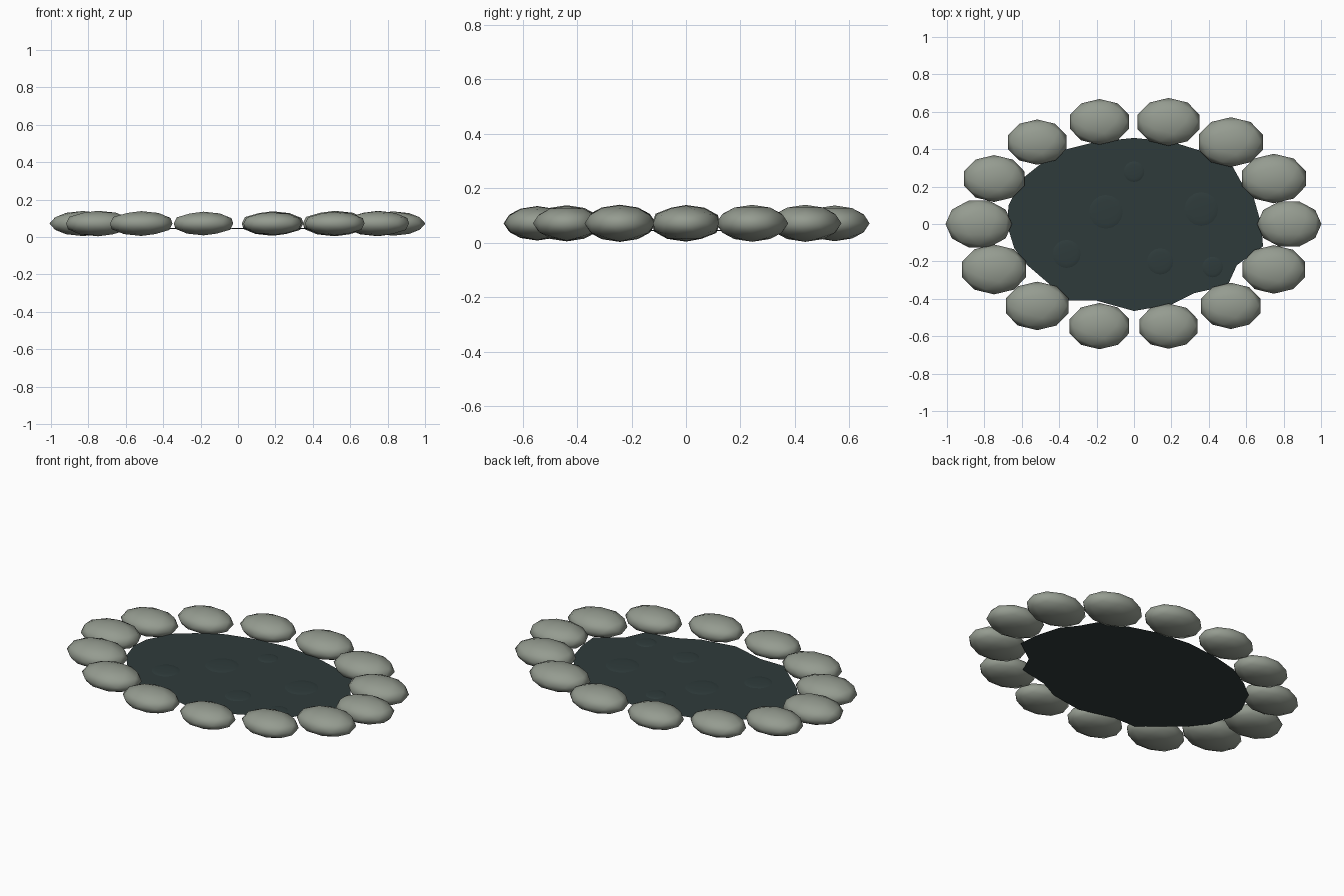
import bpy
import bmesh
from math import sin, cos, pi, radians
from mathutils import Matrix

cube = bpy.data.objects.get("Cube")
if cube:
    bpy.data.objects.remove(cube, do_unlink=True)


def make_material(name, rgb):
    mat = bpy.data.materials.new(name)
    mat.use_nodes = True
    color = (*rgb, 1)
    mat.diffuse_color = color
    mat.node_tree.nodes["Principled BSDF"].inputs["Base Color"].default_value = color
    return mat


def add_object(name, bm, mat, smooth=True):
    mesh = bpy.data.meshes.new(name)
    for face in bm.faces:
        face.smooth = smooth
    bm.to_mesh(mesh)
    bm.free()
    mesh.materials.append(mat)
    obj = bpy.data.objects.new(name, mesh)
    bpy.context.collection.objects.link(obj)
    return obj


stone_grey = make_material("stone grey", (0.30, 0.33, 0.28))
water_dark = make_material("dark water", (0.028, 0.044, 0.044))

# Ring of flattened stones, gently varying in size
STONES = 14
for i in range(STONES):
    angle = 2 * pi * i / STONES
    size = 1 + 0.05 * sin(i)
    turn = radians(18) if i % 7 == 0 else 0
    bm = bmesh.new()
    bmesh.ops.create_icosphere(bm, subdivisions=2, radius=1)
    place = (Matrix.Translation((0.83 * cos(angle), 0.56 * sin(angle), 0.072))
             @ Matrix.Diagonal((0.172 * size, 0.127 * size, 0.065 * size, 1))
             @ Matrix.Rotation(turn, 4, "Z"))
    bm.transform(place)
    stone = add_object(f"rim_stone_{i + 1}", bm, stone_grey)
    stone.location = (0, 0, 0)

# Flat water sheet with an uneven shoreline
WATER_Z = 0.043
shore = [(.68, 0), (.64, .14), (.57, .23), (.52, .32), (.36, .39), (.2, .44),
         (0, .46), (-.2, .44), (-.36, .4), (-.5, .32), (-.6, .24), (-.67, .1),
         (-.68, 0), (-.64, -.13), (-.57, -.22), (-.35, -.41), (-.2, -.41),
         (0, -.465), (.2, -.43), (.32, -.37), (.5, -.33), (.55, -.22), (.69, -.12)]
bm = bmesh.new()
bm.faces.new([bm.verts.new((x, y, WATER_Z)) for x, y in shore])
bmesh.ops.triangulate(bm, faces=bm.faces[:])
add_object("water_surface", bm, water_dark, smooth=False)

# Very low swells on the water
swells = [(-.36, -.16, .075), (-.15, .065, .09), (0, .28, .055),
          (.14, -.2, .07), (.36, .08, .09), (.42, -.23, .055)]
for i, (x, y, radius) in enumerate(swells):
    bm = bmesh.new()
    bmesh.ops.create_uvsphere(bm, u_segments=16, v_segments=8, radius=1)
    # keep only the half above the water
    lower = [v for v in bm.verts if v.co.z < -0.01]
    bmesh.ops.delete(bm, geom=lower, context="VERTS")
    bm.transform(Matrix.Translation((x, y, WATER_Z))
                 @ Matrix.Diagonal((radius, radius, 0.005, 1)))
    add_object(f"water_swell_{i + 1}", bm, water_dark)
